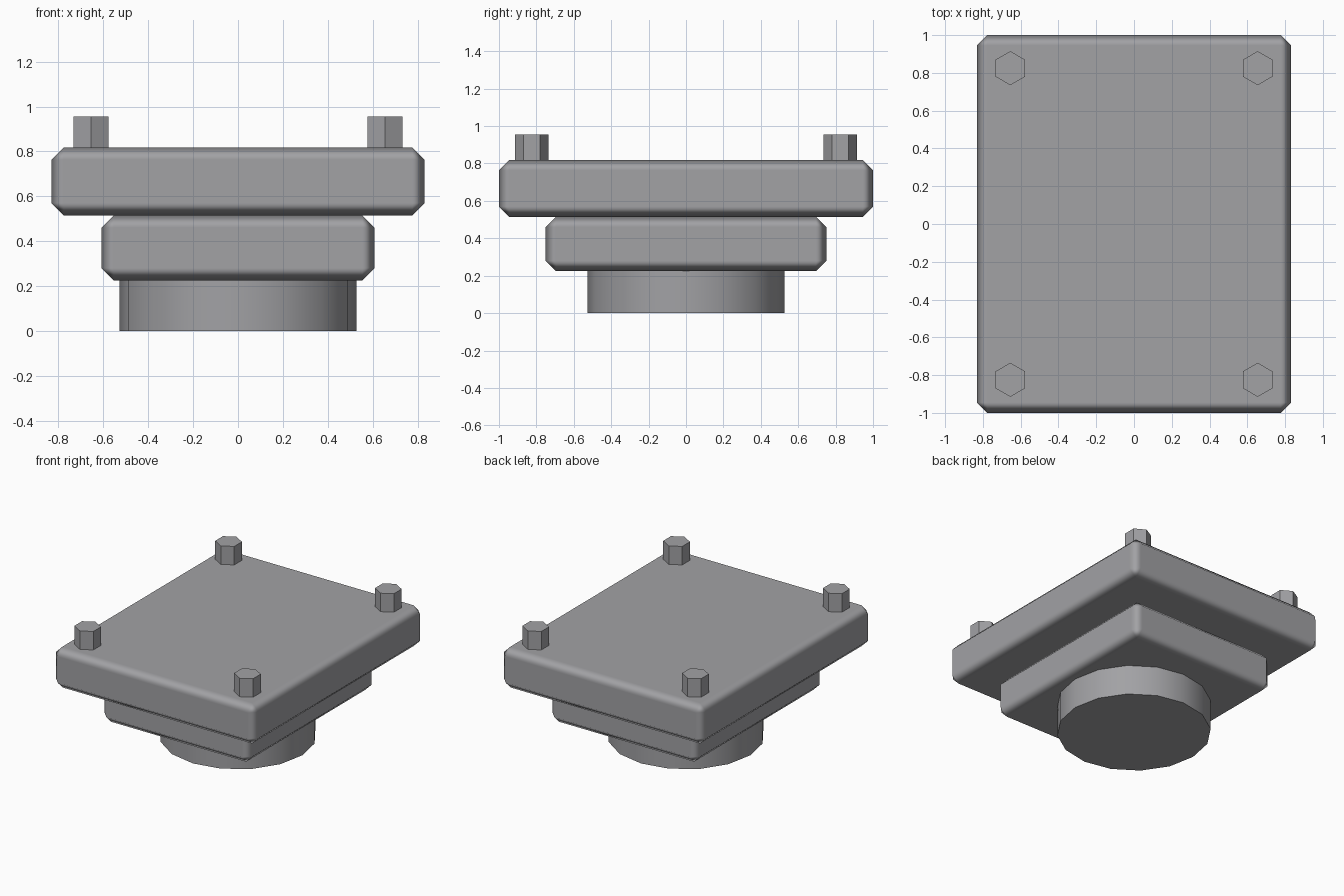
import bpy
from math import radians

if "Cube" in bpy.data.objects:
    bpy.data.objects.remove(bpy.data.objects["Cube"])

steel = bpy.data.materials.new("dark_steel")
steel.diffuse_color = (0.36, 0.36, 0.375, 1)
steel.use_nodes = True
steel.node_tree.nodes["Principled BSDF"].inputs["Base Color"].default_value = steel.diffuse_color


def finish(obj, name, smooth_angle=None):
    obj.name = name
    obj.data.materials.append(steel)
    if smooth_angle is not None:
        bpy.ops.object.shade_smooth_by_angle(angle=radians(smooth_angle))
    return obj


def plate(name, half_x, half_y, z0, z1, chamfer=0.055):
    bpy.ops.mesh.primitive_cube_add(size=1, location=(0, 0, (z0 + z1) / 2))
    obj = bpy.context.object
    obj.scale = (half_x * 2, half_y * 2, z1 - z0)
    bpy.ops.object.transform_apply(location=False, rotation=False, scale=True)
    finish(obj, name, 180)
    bevel = obj.modifiers.new("chamfer", 'BEVEL')
    bevel.width = chamfer
    bevel.segments = 1
    bevel.limit_method = 'NONE'
    bevel.harden_normals = True


def prism(name, sides, radius, x, y, z0, z1, smooth_angle=None):
    bpy.ops.mesh.primitive_cylinder_add(vertices=sides, radius=radius, depth=z1 - z0,
                                        location=(x, y, (z0 + z1) / 2))
    finish(bpy.context.object, name, smooth_angle)


# Round pedestal
prism("round_pedestal", 16, 0.527, 0, 0, 0, 0.225, 30)

# Stacked chamfered plates
plate("lower_plate", 0.609, 0.75, 0.225, 0.515)
plate("upper_plate", 0.832, 1.0, 0.515, 0.818)

# Hexagonal corner bolts
for sx in (-1, 1):
    for sy in (-1, 1):
        prism("corner_bolt", 6, 0.09, sx * 0.655, sy * 0.825, 0.80, 0.955)
